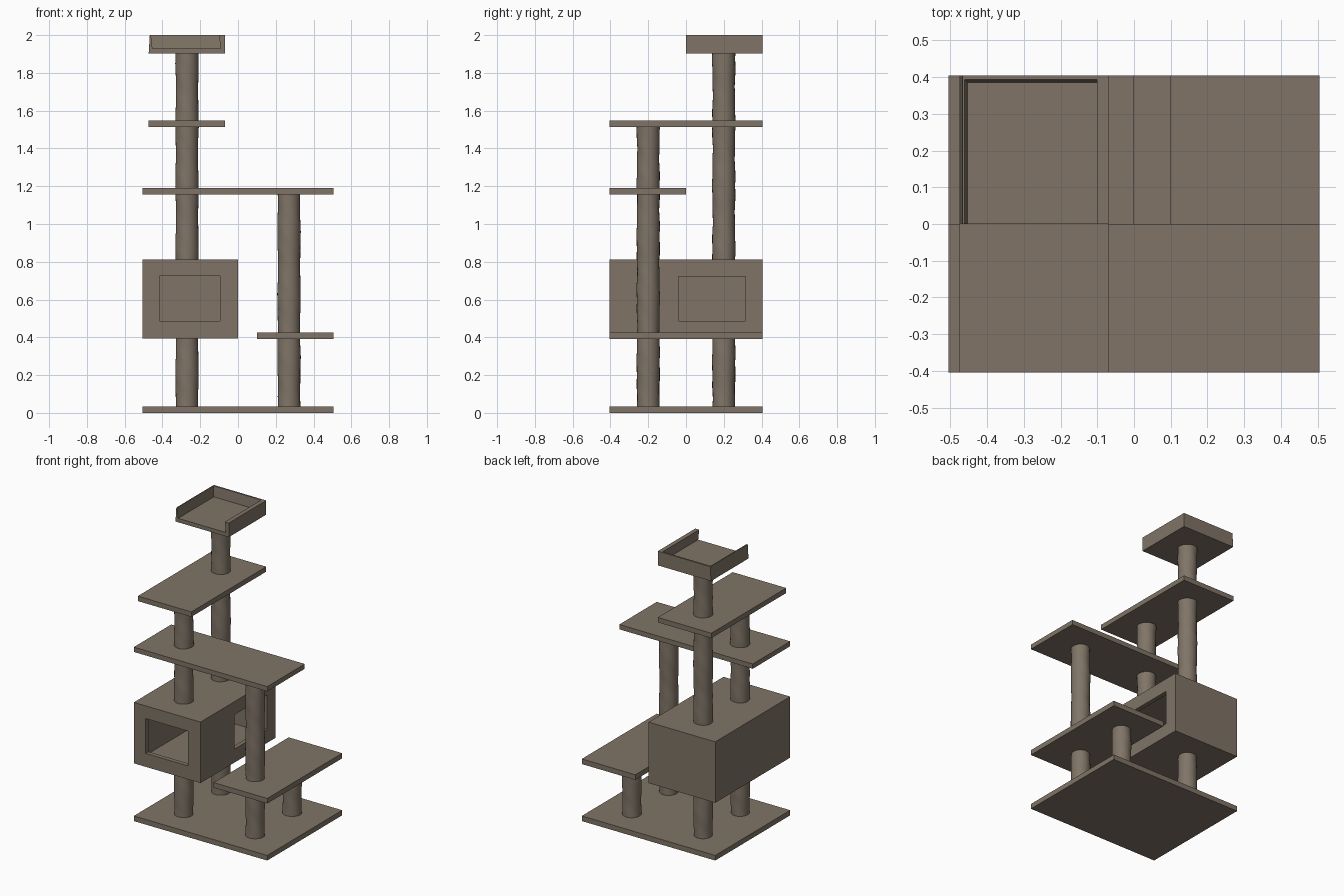
import bpy, bmesh, math
from mathutils import Vector

if "Cube" in bpy.data.objects:
    bpy.data.objects.remove(bpy.data.objects["Cube"], do_unlink=True)

# One colour throughout
carpet = bpy.data.materials.new("taupe_carpet")
colour = (0.215, 0.175, 0.135, 1)
carpet.diffuse_color = colour
carpet.use_nodes = True
carpet.node_tree.nodes["Principled BSDF"].inputs["Base Color"].default_value = colour


def make(name, bm):
    bmesh.ops.recalc_face_normals(bm, faces=bm.faces[:])
    mesh = bpy.data.meshes.new(name)
    bm.to_mesh(mesh)
    bm.free()
    mesh.materials.append(carpet)
    ob = bpy.data.objects.new(name, mesh)
    bpy.context.collection.objects.link(ob)
    return ob


def box(name, x, y, z):
    """Box from (min, max) pairs."""
    bm = bmesh.new()
    bmesh.ops.create_cube(bm, size=1)
    for v in bm.verts:
        v.co = Vector([sum(r) / 2 + c * (r[1] - r[0]) for r, c in zip((x, y, z), v.co)])
    return make(name, bm)


def activate(ob):
    bpy.ops.object.select_all(action="DESELECT")
    ob.select_set(True)
    bpy.context.view_layer.objects.active = ob


def cut(ob, cutter):
    activate(ob)
    mod = ob.modifiers.new("cut", "BOOLEAN")
    mod.operation, mod.solver, mod.object = "DIFFERENCE", "EXACT", cutter
    bpy.ops.object.modifier_apply(modifier=mod.name)
    bpy.data.objects.remove(cutter, do_unlink=True)


def post(name, x, y, z0, z1, sides=24):
    """Rope-wrapped post: a lathe with gently uneven windings."""
    bm = bmesh.new()
    rings = max(8, round((z1 - z0) / 0.025))
    prev = None
    for i in range(rings + 1):
        z = z0 + (z1 - z0) * i / rings
        ring = []
        for k in range(sides):
            a = math.tau * k / sides
            r = 0.06 + 0.0015 * math.sin(19 * z + x * 9) + 0.001 * math.sin(3 * a + 47 * z)
            ring.append(bm.verts.new((x + r * math.cos(a), y + r * math.sin(a), z)))
        if prev:
            for k in range(sides):
                n = (k + 1) % sides
                bm.faces.new((prev[k], prev[n], ring[n], ring[k]))
        else:
            bm.faces.new(ring)
        prev = ring
    bm.faces.new(prev)
    activate(make(name, bm))
    bpy.ops.object.shade_smooth_by_angle(angle=math.radians(40))


# Flat boards
W, D = 0.505, 0.405
box("base_board", (-W, W), (-D, D), (0, 0.035))
box("low_shelf", (0.1, W), (-D, D), (0.39, 0.425))
box("middle_shelf", (-W, W), (-D, 0), (1.157, 1.19))
box("upper_shelf", (-0.475, -0.07), (-D, D), (1.513, 1.547))

# Hollow house with a front doorway and a side window
house = box("house", (-W, 0), (-D, D), (0.395, 0.812))
cut(house, box("hollow", (-W + 0.03, -0.03), (-D + 0.03, D - 0.03), (0.425, 0.782)))
cut(house, box("doorway", (-0.415, -0.095), (-0.5, -0.3), (0.487, 0.725)))
cut(house, box("window", (-0.1, 0.1), (-0.04, 0.315), (0.487, 0.722)))

# Top tray: open at the front, with walls that taper towards the rim
tray = box("top_tray", (-0.473, -0.07), (0, D), (1.903, 2))
for v in tray.data.vertices:
    if v.co.z > 1.95 and v.co.x < -0.2:
        v.co.x += 0.006
hollow = box("tray_hollow", (-0.453, -0.092), (-0.1, 0.385), (1.93, 2.05))
for v in hollow.data.vertices:
    if v.co.z > 2:
        v.co.x -= 0.014
        v.co.y += 0.014 if v.co.y > 0 else 0
cut(tray, hollow)

# Posts, one segment between each pair of boards
P, Q = 0.27, 0.2
stacks = {
    "house_front_post": (-P, -Q, [(0.035, 0.395), (0.812, 1.157), (1.19, 1.513)]),
    "house_back_post": (-P, Q, [(0.035, 0.395), (0.812, 1.513), (1.547, 1.903)]),
    "shelf_front_post": (P, -Q, [(0.035, 0.39), (0.425, 1.157)]),
    "shelf_back_post": (P, Q, [(0.035, 0.39)]),
}
for name, (x, y, spans) in stacks.items():
    for n, (z0, z1) in enumerate(spans, 1):
        post(f"{name}_{n}", x, y, z0, z1)
